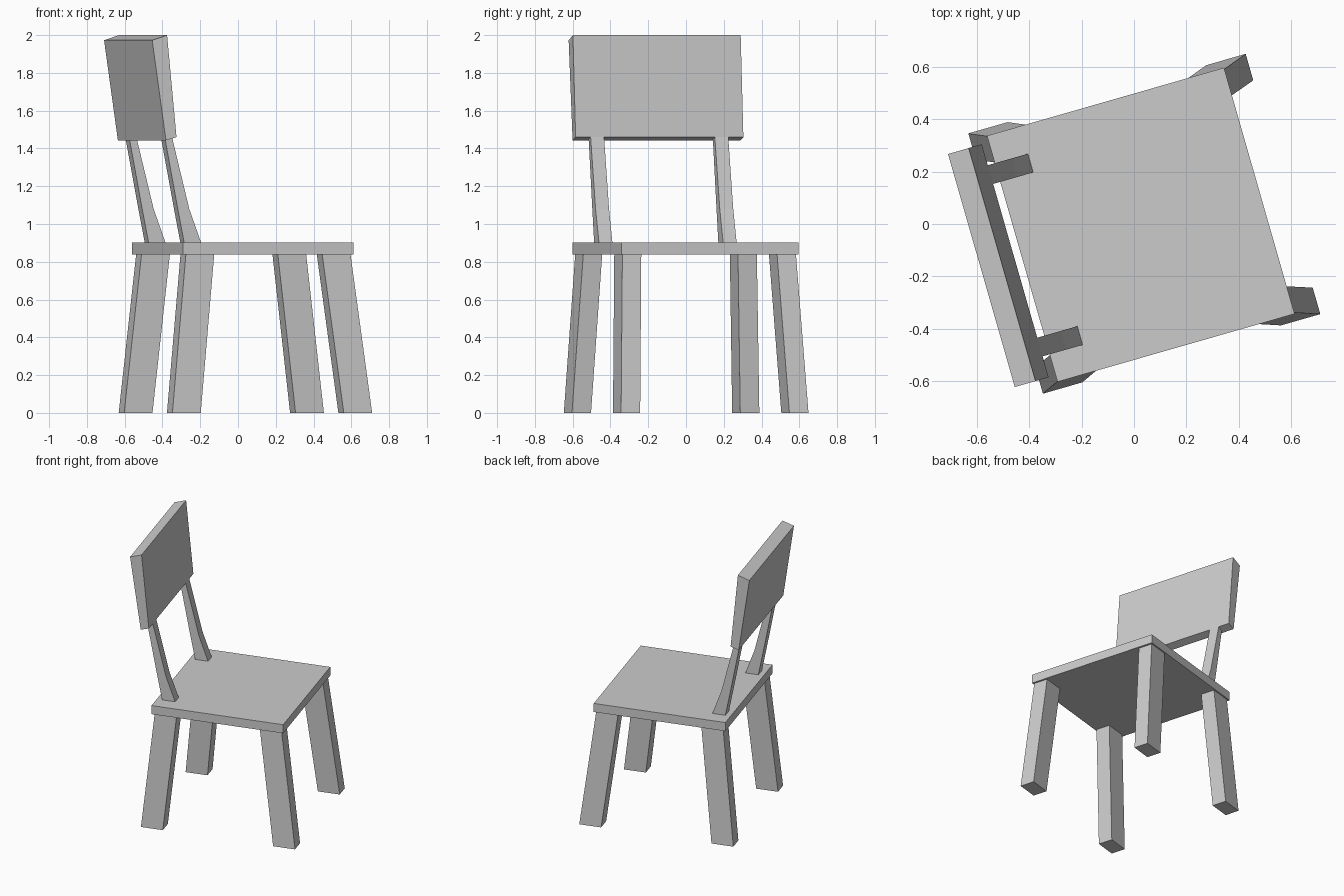
import bpy, bmesh, math
from mathutils import Matrix

cube = bpy.data.objects.get("Cube")
if cube:
    bpy.data.objects.remove(cube, do_unlink=True)

grey = bpy.data.materials.new("light grey")
grey.use_nodes = True
colour = (0.6, 0.6, 0.6, 1.0)
grey.diffuse_color = colour
grey.node_tree.nodes["Principled BSDF"].inputs["Base Color"].default_value = colour

TURN = Matrix.Rotation(math.radians(16.0), 4, 'Z')   # whole chair is turned on the floor
MID = -0.01                                          # centre line between chair sides


def loft(name, rings):
    """Join a stack of rectangles (front-back range, side range, two heights) into a solid."""
    bm = bmesh.new()
    layers = []
    for (u0, u1), (v0, v1), (z_back, z_front) in rings:
        corners = [(u0, v0, z_back), (u1, v0, z_front), (u1, v1, z_front), (u0, v1, z_back)]
        layers.append([bm.verts.new((u, v + MID, z)) for u, v, z in corners])
    bm.faces.new(layers[0][::-1])
    bm.faces.new(layers[-1])
    for low, high in zip(layers, layers[1:]):
        for i in range(4):
            j = (i + 1) % 4
            bm.faces.new((low[i], low[j], high[j], high[i]))
    bmesh.ops.recalc_face_normals(bm, faces=bm.faces)
    bm.transform(TURN)
    mesh = bpy.data.meshes.new(name)
    bm.to_mesh(mesh)
    bm.free()
    mesh.materials.append(grey)
    obj = bpy.data.objects.new(name, mesh)
    bpy.context.collection.objects.link(obj)


def side_range(side, inner, outer):
    return tuple(sorted((side * inner, side * outer)))


# Seat board
loft("seat", [((-0.446, 0.494), (-0.488, 0.488), (z, z)) for z in (0.838, 0.902)])

# Splayed legs and curved back supports, one of each per side
for label, side in (("left", 1), ("right", -1)):
    low = side_range(side, 0.411, 0.516)
    high = side_range(side, 0.374, 0.478)
    loft(f"front_leg_{label}", [((0.432, 0.588), low, (0, 0)),
                                ((0.324, 0.480), high, (0.838, 0.838))])
    loft(f"back_leg_{label}", [((-0.512, -0.356), low, (0, 0)),
                               ((-0.427, -0.271), high, (0.838, 0.838))])
    bar = side_range(side, 0.305, 0.379)
    loft(f"back_support_{label}", [((-0.408, -0.315), bar, (0.902, 0.902)),
                                   ((-0.443, -0.380), bar, (1.08, 1.08)),
                                   ((-0.514, -0.475), bar, (1.455, 1.46))])

# Leaning backrest panel
loft("backrest", [((-0.532, -0.474), (-0.462, 0.462), (1.443, 1.46)),
                  ((-0.608, -0.526), (-0.462, 0.462), (1.973, 2.0))])
